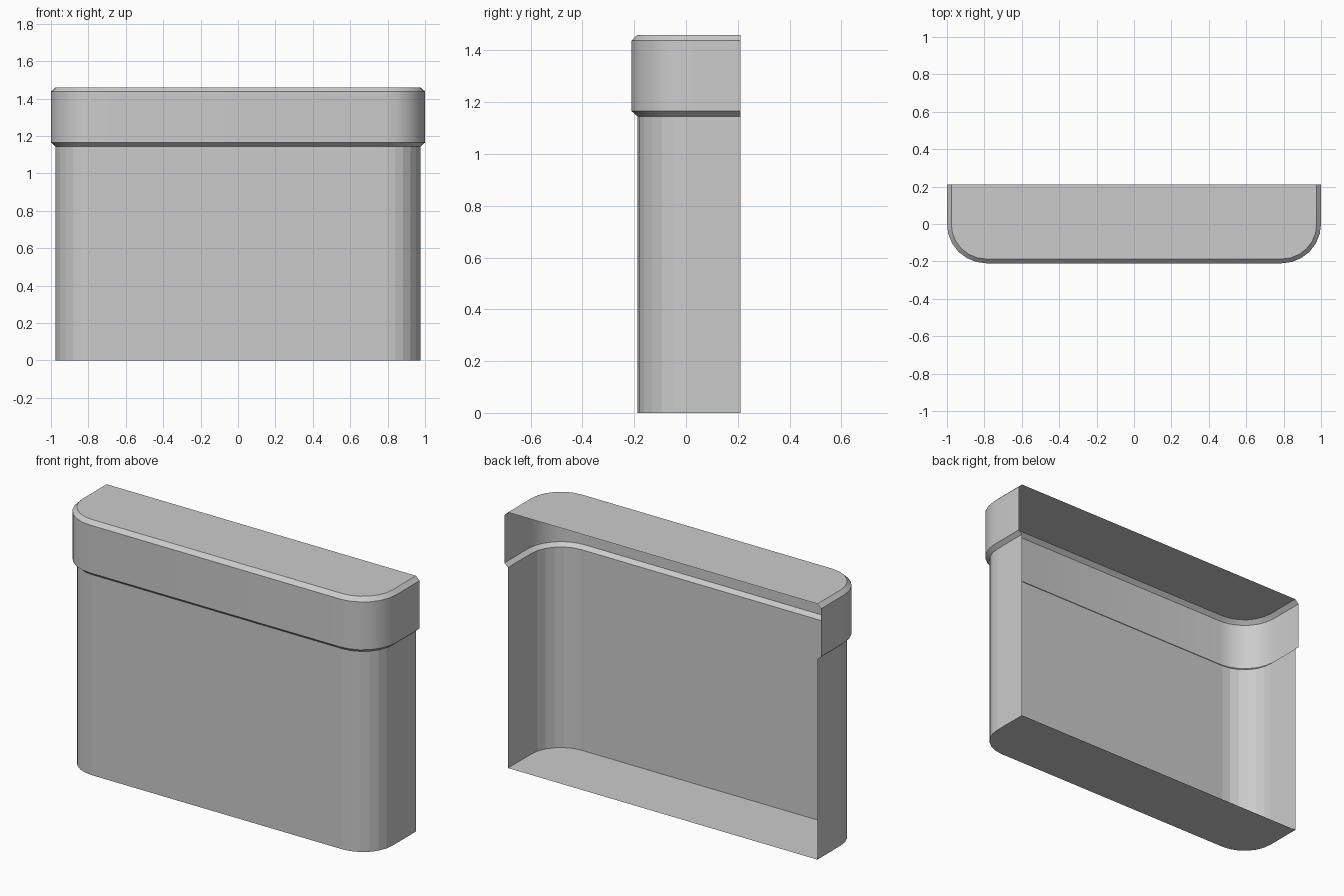
import bpy, bmesh, math

if "Cube" in bpy.data.objects:
    bpy.data.objects.remove(bpy.data.objects["Cube"])

BACK = 0.21        # open back edge
CX, CY = 0.79, 0.0   # corner arc centre
R_OUT, R_IN = 0.21, 0.187
SEG = 6


def outline(r):
    """U-shaped plan outline, right back -> front -> left back."""
    half = [(CX + r, BACK)]
    for i in range(SEG + 1):
        a = math.pi / 2 * i / SEG
        half.append((CX + r * math.cos(a), CY - r * math.sin(a)))
    return half + [(-x, y) for x, y in reversed(half)]


def shell(name, levels, cap_bottom=False, cap_top=False):
    """Skin the outline through (radius, z) levels, leaving the back open."""
    bm = bmesh.new()
    rings = [[bm.verts.new((x, y, z)) for x, y in outline(r)] for r, z in levels]
    for lo, hi in zip(rings, rings[1:]):
        for i in range(len(lo) - 1):
            bm.faces.new((lo[i + 1], lo[i], hi[i], hi[i + 1]))
    if cap_bottom:
        bm.faces.new(rings[0])
    if cap_top:
        bm.faces.new(rings[-1][::-1])
    mesh = bpy.data.meshes.new(name)
    bm.to_mesh(mesh)
    bm.free()
    obj = bpy.data.objects.new(name, mesh)
    bpy.context.collection.objects.link(obj)
    return obj


# Faceted lower body with floor
shell("body", [(R_IN, 0), (R_IN, 1.145)], cap_bottom=True)

# Wider smooth rim with bevelled edges and flat top
rim = shell("top_rim", [(R_IN, 1.145), (R_OUT, 1.165), (R_OUT, 1.438), (R_IN, 1.46)],
            cap_top=True)
bpy.context.view_layer.objects.active = rim
rim.select_set(True)
bpy.ops.object.shade_smooth_by_angle(angle=math.radians(30))
